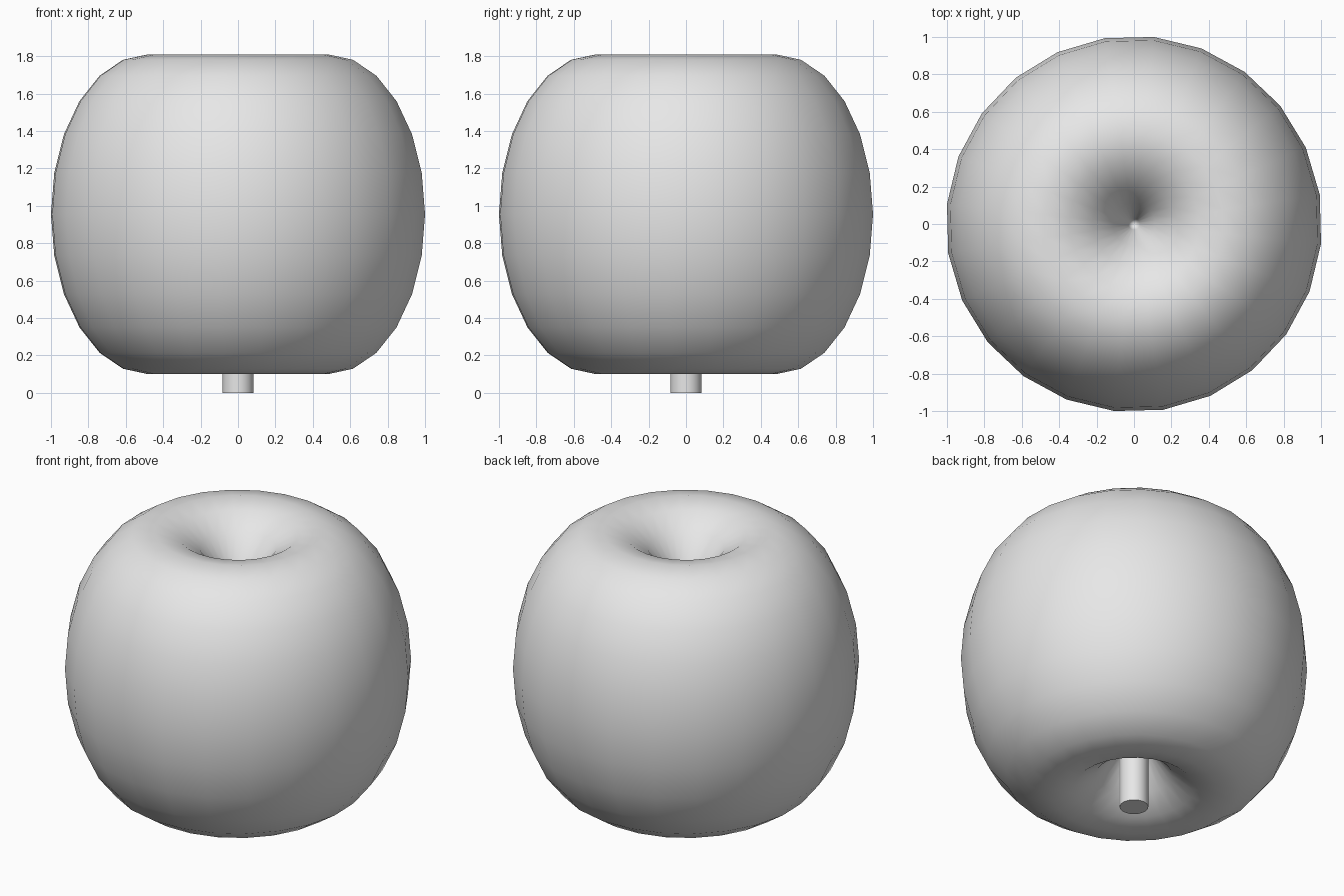
import bpy
import bmesh
from math import cos, sin, radians, pi, tau

cube = bpy.data.objects.get("Cube")
if cube:
    bpy.data.objects.remove(cube, do_unlink=True)

SIDES = 24
TURN = radians(9)       # rotation of the facets about z
MID_Z = 0.955           # height of the widest ring

grey = bpy.data.materials.new("plain grey")
grey.use_nodes = True
grey.diffuse_color = (0.8, 0.8, 0.8, 1)
grey.node_tree.nodes["Principled BSDF"].inputs["Base Color"].default_value = (0.8, 0.8, 0.8, 1)


def lathe(name, profile, sides, turn=0.0):
    """Revolve (radius, z) points about z; zero radius makes a pole."""
    bm = bmesh.new()
    rings = []
    for r, z in profile:
        count = 1 if r == 0 else sides
        rings.append([bm.verts.new((r * cos(turn + tau * i / sides),
                                    r * sin(turn + tau * i / sides), z))
                      for i in range(count)])
    for a, b in zip(rings, rings[1:]):
        for i in range(sides):
            j = (i + 1) % sides
            quad = [a[i % len(a)], a[j % len(a)], b[j % len(b)], b[i % len(b)]]
            bm.faces.new(list(dict.fromkeys(quad)))
    bmesh.ops.recalc_face_normals(bm, faces=bm.faces)
    mesh = bpy.data.meshes.new(name)
    bm.to_mesh(mesh)
    bm.free()
    mesh.materials.append(grey)
    obj = bpy.data.objects.new(name, mesh)
    bpy.context.collection.objects.link(obj)
    bpy.ops.object.select_all(action="DESELECT")
    obj.select_set(True)
    bpy.context.view_layer.objects.active = obj
    bpy.ops.object.shade_smooth_by_angle(angle=radians(40))
    return obj


# Fruit body: a tall oval swept round the axis, dimpled at both ends
oval = [(0.483 + 0.5225 * cos(a), MID_Z + 0.855 * sin(a))
        for a in (pi * k / 12 for k in range(-10, 11))]
dimple = 0.33
profile = [(0, MID_Z - dimple)] + oval + [(0, MID_Z + dimple)]
lathe("fruit_body", profile, SIDES, TURN)

# Stem standing in the lower dimple
lathe("stem", [(0, 0), (0.083, 0), (0.083, 0.8), (0, 0.8)], 32)
